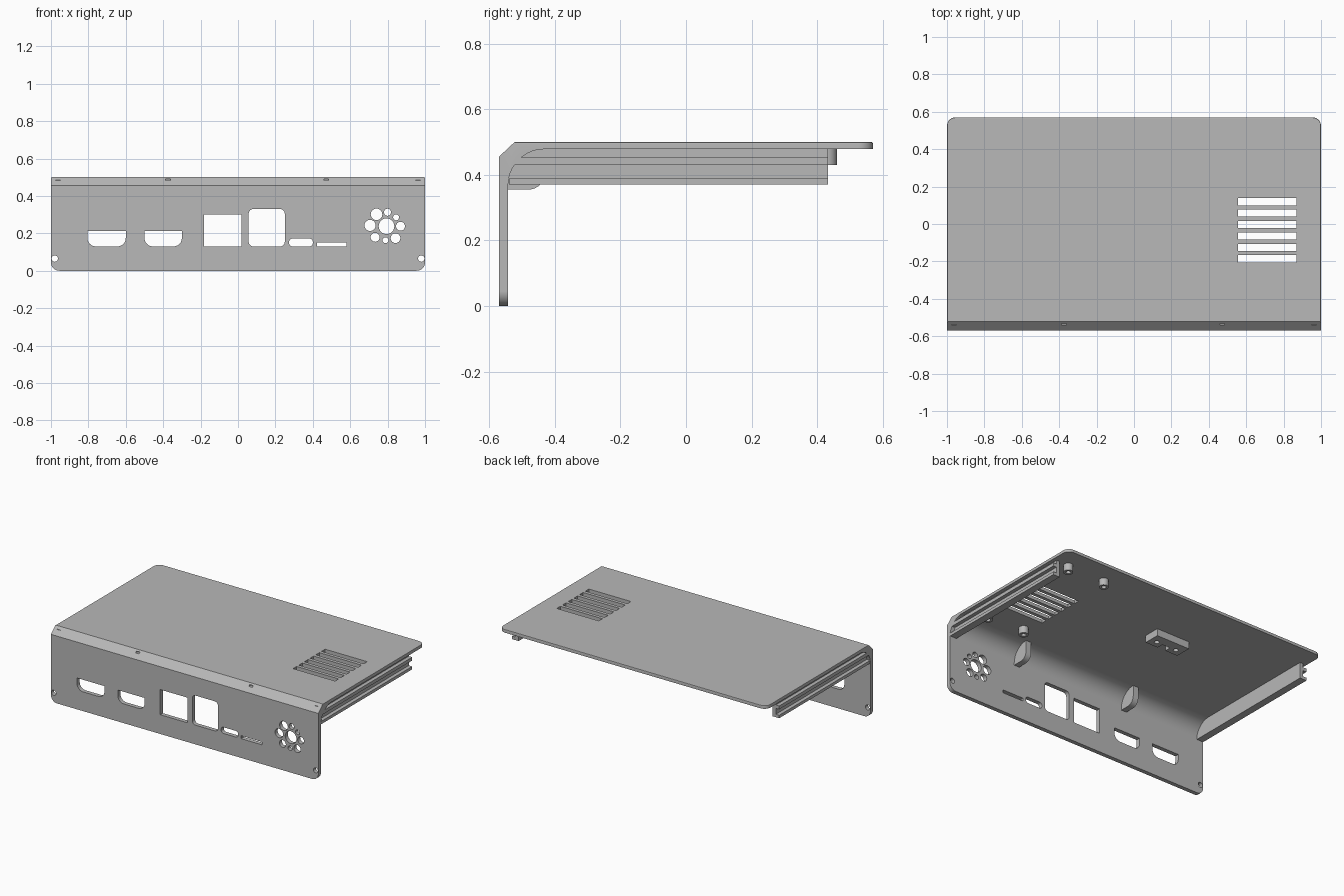
import bpy, bmesh, math
from mathutils import Vector

if "Cube" in bpy.data.objects:
    bpy.data.objects.remove(bpy.data.objects["Cube"], do_unlink=True)

grey = bpy.data.materials.new("plain grey")
grey.use_nodes = True
colour = (0.48, 0.48, 0.48, 1)
grey.diffuse_color = colour
grey.node_tree.nodes["Principled BSDF"].inputs["Base Color"].default_value = colour


# ---- helpers ----
def add_prism(bm, pts, axis, lo, hi):
    """Extrude a 2D outline along one axis."""
    def place(p, a):
        return {"x": (a, p[0], p[1]), "y": (p[0], a, p[1]), "z": (p[0], p[1], a)}[axis]
    face = bm.faces.new([bm.verts.new(place(p, lo)) for p in pts])
    out = bmesh.ops.extrude_face_region(bm, geom=[face])
    verts = [v for v in out["geom"] if isinstance(v, bmesh.types.BMVert)]
    bmesh.ops.translate(bm, verts=verts, vec=Vector(place((0, 0), hi - lo)))


def finish(name, bm):
    bmesh.ops.recalc_face_normals(bm, faces=bm.faces[:])
    mesh = bpy.data.meshes.new(name)
    bm.to_mesh(mesh)
    bm.free()
    mesh.materials.append(grey)
    ob = bpy.data.objects.new(name, mesh)
    bpy.context.collection.objects.link(ob)
    return ob


def prism(name, pts, axis, lo, hi):
    bm = bmesh.new()
    add_prism(bm, pts, axis, lo, hi)
    return finish(name, bm)


def arc(cx, cy, r, start, end, n):
    angles = [math.radians(start + (end - start) * i / n) for i in range(n + 1)]
    return [(cx + r * math.cos(a), cy + r * math.sin(a)) for a in angles]


def circle(cx, cy, r, n=24):
    return arc(cx, cy, r, 0, 360, n)[:-1]


def window(x0, x1, z0, z1, low=0, high=0):
    """Rectangle with rounded lower and upper corners."""
    pts = []
    for x, z, sx, sz, r, a in ((x0, z0, 1, 1, low, 180), (x1, z0, -1, 1, low, 270),
                               (x1, z1, -1, -1, high, 0), (x0, z1, 1, -1, high, 90)):
        pts += arc(x + sx * r, z + sz * r, r, a, a + 90, 6) if r else [(x, z)]
    return pts


def activate(ob):
    bpy.ops.object.select_all(action="DESELECT")
    ob.select_set(True)
    bpy.context.view_layer.objects.active = ob


def cut(ob, bm):
    cutter = finish("cutter", bm)
    cutter.hide_render = True
    mod = ob.modifiers.new("cut", "BOOLEAN")
    mod.operation, mod.solver, mod.object = "DIFFERENCE", "EXACT", cutter
    activate(ob)
    bpy.ops.object.modifier_apply(modifier=mod.name)
    bpy.data.objects.remove(cutter, do_unlink=True)


def smooth(ob):
    activate(ob)
    bpy.ops.object.shade_smooth_by_angle(angle=math.radians(30))
    mod = ob.modifiers.new("normals", "WEIGHTED_NORMAL")
    mod.keep_sharp = True


# ---- cover: bent sheet with a chamfered outside and rounded inside corner ----
profile = [(-0.57, 0), (-0.57, 0.455), (-0.522, 0.5), (0.57, 0.5), (0.57, 0.478)]
profile += arc(-0.432, 0.368, 0.11, 90, 180, 14) + [(-0.542, 0)]
bm = bmesh.new()
add_prism(bm, profile, "x", -1, 1)
bmesh.ops.recalc_face_normals(bm, faces=bm.faces[:])


def corner_edges(test):
    return [e for e in bm.edges if all(test(v.co) for v in e.verts)
            and abs(e.verts[0].co.x - e.verts[1].co.x) < 0.01]


corners = corner_edges(lambda c: c.y > 0.56) + corner_edges(lambda c: c.z < 0.01)
bmesh.ops.bevel(bm, geom=corners, offset=0.045, segments=8, profile=0.5, affect="EDGES")
rim = [e for e in bm.edges if len(e.link_faces) == 2
       and all(v.co.z > 0.499 for v in e.verts)
       and max(v.co.y for v in e.verts) > -0.5]
bmesh.ops.bevel(bm, geom=rim, offset=0.006, segments=2, profile=0.5, affect="EDGES")
cover = finish("cover", bm)

# ---- openings in the front and top ----
openings = [window(-0.805, -0.6, 0.13, 0.212, 0.045), window(-0.5, -0.3, 0.13, 0.212, 0.045),
            window(-0.183, 0.02, 0.13, 0.3), window(0.057, 0.25, 0.13, 0.33, 0.025, 0.025),
            window(0.273, 0.4, 0.13, 0.172, 0.018, 0.018), window(0.422, 0.58, 0.13, 0.15)]
openings += [circle(s * 0.98, 0.065, 0.017) for s in (-1, 1)]
# ring of speaker holes: angle, distance, radius
openings.append(circle(0.794, 0.238, 0.042))
for angle, dist, r in ((0, 0.075, 0.024), (43, 0.07, 0.016), (86, 0.075, 0.019),
                       (130, 0.083, 0.031), (177, 0.088, 0.03), (224, 0.085, 0.024),
                       (266, 0.075, 0.016), (307, 0.08, 0.026)):
    a = math.radians(angle)
    openings.append(circle(0.794 + dist * math.cos(a), 0.238 + dist * math.sin(a), r))
bm = bmesh.new()
for pts in openings:
    add_prism(bm, pts, "y", -0.6, -0.5)
for i in range(6):
    y = 0.119 - 0.061 * i
    add_prism(bm, window(0.555, 0.87, y - 0.019, y + 0.019), "z", 0.45, 0.55)
# small slits in the chamfer
fin_places = (-0.375, 0.472)
for x in fin_places:
    add_prism(bm, window(x - 0.013, x + 0.013, 0.482, 0.491), "y", -0.6, -0.52)
cut(cover, bm)
smooth(cover)

# ---- grooved side rails ----
rail = [(0.95, 0.37), (1, 0.37), (1, 0.39), (0.975, 0.39), (0.975, 0.43),
        (1, 0.43), (1, 0.453), (0.975, 0.453), (0.975, 0.485), (0.95, 0.485)]
for side, s in (("left", 1), ("right", -1)):
    prism(side + "_rail", [(s * x, z) for x, z in rail], "y", -0.54, 0.432)

# ---- corner fins behind the slits ----
fin = [(-0.55, 0.355)] + arc(-0.48, 0.405, 0.05, 270, 360, 8) + [(-0.43, 0.485), (-0.52, 0.485)]
for x in fin_places:
    smooth(prism("corner_fin", fin, "x", x - 0.02, x + 0.02))

# ---- hollow standoffs under the top ----
for x in (0.6, 0.88):
    for y in (-0.325, 0.43):
        post = prism("standoff", circle(x, y, 0.03), "z", 0.43, 0.485)
        bm = bmesh.new()
        add_prism(bm, circle(x, y, 0.015), "z", 0.4, 0.475)
        cut(post, bm)
        smooth(post)

# ---- notched mounting block ----
block = prism("mounting_block", window(-0.275, -0.025, 0.08, 0.19), "z", 0.43, 0.485)
bm = bmesh.new()
add_prism(bm, window(-0.18, -0.12, 0.05, 0.125), "z", 0.4, 0.477)
for x in (-0.225, -0.075):
    add_prism(bm, circle(x, 0.125, 0.016), "z", 0.4, 0.475)
cut(block, bm)
smooth(block)
